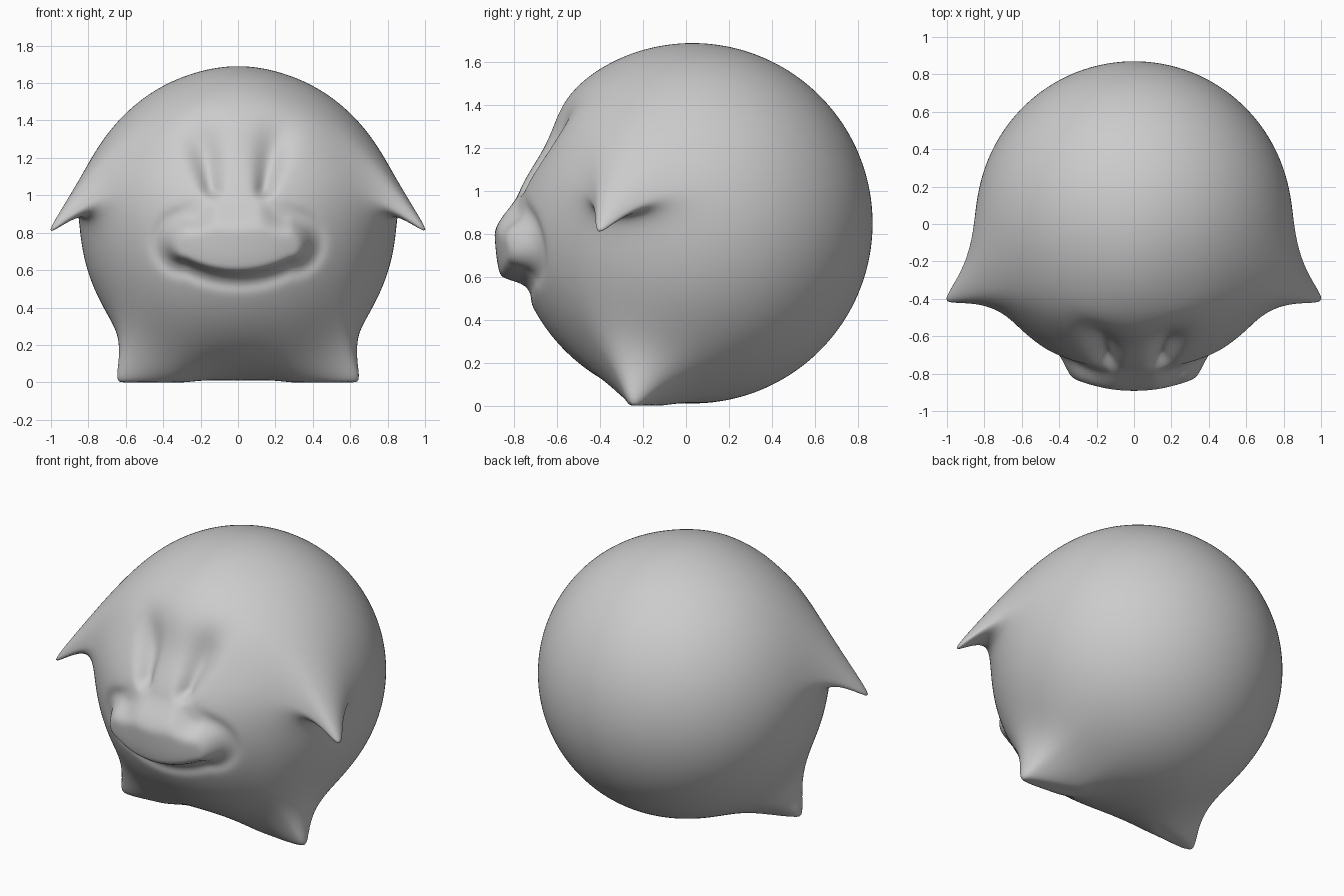
import bpy, bmesh, math
from mathutils import Vector

if "Cube" in bpy.data.objects:
    bpy.data.objects.remove(bpy.data.objects["Cube"])

C, R = Vector((0, 0.03, 0.85)), 0.84


def step(a, b, v):
    t = min(1, max(0, (v - a) / (b - a)))
    return t * t * (3 - 2 * t)


def pull(p, anchor, tip, sx, sy, sz, soft):
    """Drag the surface at anchor out to tip; each axis has a (minus, plus) reach."""
    d = p - anchor
    u = [v / (s[0] if v < 0 else s[1]) for v, s in zip(d, (sx, sy, sz))]
    q = math.sqrt(sum(v * v for v in u) + soft * soft) - soft
    return (tip - anchor) * math.exp(-q)


def on_ball(x, y, z=None):
    if z is None:                                   # lower half, given x and y
        return Vector((x, y, C.z - math.sqrt(R * R - x * x - (y - C.y) ** 2)))
    return Vector((math.sqrt(R * R - (z - C.z) ** 2 - (y - C.y) ** 2), y, z))


ARM, ARM_TIP = on_ball(0, -0.30, 1.06), Vector((1.01, -0.415, 0.80))
FOOT, FOOT_TIP = on_ball(0.50, -0.20), Vector((0.645, -0.245, 0.0))


def sculpt(co):
    side = -1 if co.x < 0 else 1
    p = Vector((abs(co.x), co.y, co.z))             # work on one side, mirrored
    x, z = p.x, p.z
    move = Vector()
    # pointed arms, swept down and forward
    move += pull(p, ARM, ARM_TIP, (0.3, 0.3), (0.085, 0.14), (0.07, 0.22), 0.2) * step(0, 0.3, x)
    # small feet, webbed towards the middle
    move += pull(p, FOOT, FOOT_TIP, (0.22, 0.07), (0.12, 0.12), (0.3, 0.2), 0.3) * step(0, 0.3, x)
    if p.y < 0:
        # flattened brow
        move.y += 0.07 * math.exp(-(x / 0.38) ** 2 - ((z - 1.22) / 0.2) ** 2)
        # teardrop eye hollows
        t = (z - 0.97) / 0.55
        if 0 < t < 1:
            c, w = 0.13 + 0.1 * t, 0.03 + 0.11 * t
            move.y += 0.075 * step(0, 0.12, t) * (1 - step(0.3, 1, t)) * math.exp(-((x - c) / w) ** 2)
        # smiling muzzle: steep below, fading upward, with a shallow groove round it
        cx = min(x, 0.28)
        cz = 0.68 + 0.9 * cx * cx
        dz, groove = z - cz, 1
        if dz > 0:
            dz *= 0.4 + 0.6 * step(0.1, 0.34, x)
            groove = step(0.15, 0.35, x)
        q = math.hypot(x - cx, dz)
        h = 1 - step(0.045, 0.125, q)
        move.y += -0.085 * h + 0.018 * groove * math.exp(-((q - 0.155) / 0.035) ** 2)
        move.z -= 0.025 * h * (1 - step(0, 0.1, z - cz))
    p += move
    return Vector((p.x * side, p.y, max(p.z, 0.0)))


# round body with limbs and face pulled out of it
bm = bmesh.new()
bmesh.ops.create_icosphere(bm, subdivisions=7, radius=R)
for v in bm.verts:
    v.co = sculpt(v.co + C)
for _ in range(2):
    bmesh.ops.smooth_vert(bm, verts=bm.verts, factor=0.5, use_axis_x=True, use_axis_y=True, use_axis_z=True)
for f in bm.faces:
    f.smooth = True
mesh = bpy.data.meshes.new("body")
bm.to_mesh(mesh)
bm.free()
body = bpy.data.objects.new("body", mesh)
bpy.context.collection.objects.link(body)

grey = bpy.data.materials.new("plain grey")
grey.diffuse_color = (0.6, 0.6, 0.6, 1)
grey.use_nodes = True
grey.node_tree.nodes["Principled BSDF"].inputs["Base Color"].default_value = grey.diffuse_color
mesh.materials.append(grey)
